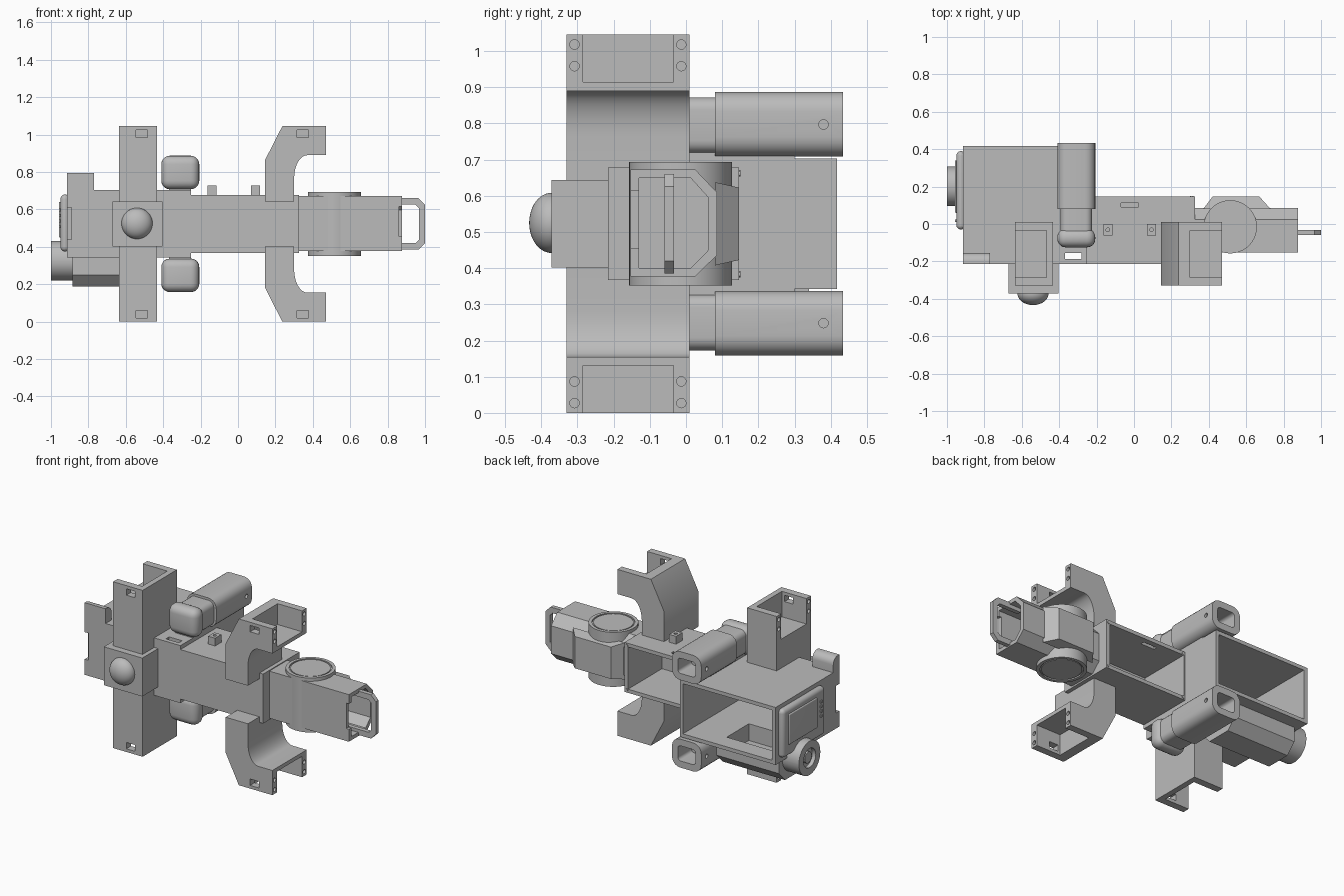
import bpy, bmesh, math
from mathutils import Matrix, Vector

old = bpy.data.objects.get("Cube")
if old:
    bpy.data.objects.remove(old, do_unlink=True)

grey = bpy.data.materials.new("plain grey")
grey.use_nodes = True
grey.diffuse_color = (.5, .5, .5, 1)
grey.node_tree.nodes["Principled BSDF"].inputs["Base Color"].default_value = (.5, .5, .5, 1)
MID = .5225


def finish(name, bm):
    bmesh.ops.recalc_face_normals(bm, faces=bm.faces)
    mesh = bpy.data.meshes.new(name)
    bm.to_mesh(mesh)
    bm.free()
    mesh.materials.append(grey)
    ob = bpy.data.objects.new(name, mesh)
    bpy.context.collection.objects.link(ob)
    return ob


def box(name, xs, ys, zs, round_by=0, along=None, segments=5):
    """Box from ranges; rounds every edge, or only those along one axis."""
    bm = bmesh.new()
    bmesh.ops.create_cube(bm, size=1)
    for v in bm.verts:
        v.co = Vector([r[0] if c < 0 else r[1] for c, r in zip(v.co, (xs, ys, zs))])
    if round_by:
        edges = [e for e in bm.edges if along is None
                 or abs((e.verts[0].co - e.verts[1].co).normalized()[along]) > .9]
        bmesh.ops.bevel(bm, geom=edges, offset=round_by, segments=segments,
                        profile=.5, affect='EDGES')
    return finish(name, bm)


def prism(name, points, axis, start, end):
    """Extrude a 2D outline along an axis (0 = x, 1 = y)."""
    bm = bmesh.new()
    place = (lambda p: (start, *p)) if axis == 0 else (lambda p: (p[0], start, p[1]))
    face = bm.faces.new([bm.verts.new(place(p)) for p in points])
    moved = bmesh.ops.extrude_face_region(bm, geom=[face])["geom"]
    shift = Vector((0, 0, 0))
    shift[axis] = end - start
    bmesh.ops.translate(bm, vec=shift, verts=[g for g in moved if isinstance(g, bmesh.types.BMVert)])
    return finish(name, bm)


def cylinder(name, centre, radius, length, axis, sides=40):
    bm = bmesh.new()
    turn = {0: Matrix.Rotation(math.pi / 2, 4, 'Y'), 1: Matrix.Rotation(math.pi / 2, 4, 'X'),
            2: Matrix()}[axis]
    bmesh.ops.create_cone(bm, cap_ends=True, segments=sides, radius1=radius, radius2=radius,
                          depth=length, matrix=Matrix.Translation(centre) @ turn)
    return finish(name, bm)


def boolean(ob, tools, kind='DIFFERENCE'):
    for tool in tools:
        mod = ob.modifiers.new("shape", 'BOOLEAN')
        mod.operation, mod.object, mod.solver = kind, tool, 'EXACT'
        with bpy.context.temp_override(object=ob, active_object=ob, selected_objects=[ob]):
            bpy.ops.object.modifier_apply(modifier=mod.name)
        bpy.data.objects.remove(tool, do_unlink=True)
    return ob


def mirror_down(ob, name):
    bm = bmesh.new()
    bm.from_mesh(ob.data)
    for v in bm.verts:
        v.co.z = 2 * MID - v.co.z
    bmesh.ops.reverse_faces(bm, faces=bm.faces)
    return finish(name, bm)


# Open-backed torso and waist shells
torso = box("torso_shell", (-.915, -.25), (-.215, .417), (.342, .703))
boolean(torso, [
    box("cut", (-.89, -.27), (-.19, .5), (.365, .68)),
    box("cut", (-.84, -.5), (.09, .31), (.3, .4)),
    box("cut", (-.37, -.28), (-.187, -.155), (.3, .8)),
    box("cut", (-.93, -.89), (-.23, -.18), (.44, .61))])
waist = box("waist_shell", (-.252, .325), (-.215, .147), (.367, .678))
boolean(waist, [
    box("cut", (-.24, .3), (-.19, .2), (.39, .655)),
    box("cut", (-.07, .025), (.09, .113), (.64, .7))])
for x in (-.235, .308):
    for z in (.383, .662):
        cylinder("corner_screw", (x, .147, z), .009, .008, 1, 12)

# Side panel, knob and lower housing
box("side_panel", (-.95, -.9), (-.03, .39), (.375, .68), .025)
box("side_panel_pad", (-.958, -.94), (.06, .34), (.45, .64), .006)
for z in (.5, .53, .56, .59):
    box("panel_stud", (-.957, -.945), (.01, .025), (z, z + .015))
knob = box("knob", (-1, -.87), (.095, .307), (.22, .432), .104, 0, 12)
boolean(knob, [cylinder("cut", (-1, .2, .326), .06, .05, 0)])
cylinder("knob_hub", (-.975, .2, .326), .035, .03, 0, 24)
housing = prism("lower_housing", [(.06, .36), (.06, .25), (.12, .187), (.28, .187),
                                  (.34, .25), (.34, .36)], 0, -.885, -.45)
boolean(housing, [box("cut", (-.84, -.5), (.09, .31), (.26, .4))])
tab = [(-.215, .69), (-.215, .795)]
tab += [(-.2 + .045 * math.sin(a), .75 + .045 * math.cos(a))
        for a in (i * math.pi / 12 for i in range(7))]
prism("top_tab", tab + [(-.155, .69)], 0, -.915, -.77)

# Front block with dome
box("front_block", (-.672, -.405), (-.372, -.2), (.402, .643))
bm = bmesh.new()
bmesh.ops.create_uvsphere(bm, u_segments=40, v_segments=24, radius=.083,
                          matrix=Matrix.Translation((-.54, -.372, .525)) @ Matrix.Diagonal((1, .74, 1, 1)))
finish("front_dome", bm)


# Screw holes on the open end of an arm or leg
def end_holes(x):
    return [cylinder("cut", (x, y, z), .013, .05, 0, 16)
            for y in (-.308, -.013) for z in (.958, 1.018)]


arm = box("upper_arm_channel", (-.637, -.432), (-.33, .01), (.69, 1.045))
boolean(arm, [box("cut", (-.7, -.467), (-.285, -.035), (.885, 1.1)),
              box("cut", (-.545, -.485), (-.4, -.25), (.985, 1.025))] + end_holes(-.637))
mirror_down(arm, "lower_arm_channel")
root = box("upper_arm_root", (-.637, -.432), (-.33, -.2), (.625, .7))
mirror_down(root, "lower_arm_root")

# Cranked leg brackets
bend = [(.3 + .07 * (1 - math.cos(a)), .765 + .125 * math.sin(a))
        for a in (i * math.pi / 16 for i in range(9))]
leg = prism("upper_leg_bracket", [(.145, .67), (.145, .865), (.237, 1.045), (.47, 1.045), (.47, .89)]
            + bend[::-1] + [(.3, .67)], 1, -.33, .01)
boolean(leg, [box("cut", (.3, .6), (-.285, -.035), (.914, 1.1)),
              box("cut", (.315, .377), (-.4, -.25), (.985, 1.025))] + end_holes(.47))
mirror_down(leg, "lower_leg_bracket")
root = box("upper_leg_root", (.145, .3), (-.33, -.2), (.642, .68))
mirror_down(root, "lower_leg_root")

# Paired rear barrels
sleeve = box("upper_barrel_sleeve", (-.41, -.207), (.08, .434), (.708, .887), .055, 1)
boolean(sleeve, [box("cut", (-.37, -.247), (.3, .5), (.75, .845), .02, 1),
                 cylinder("cut", (-.207, .38, .797), .013, .03, 0, 16),
                 cylinder("cut", (-.41, .38, .797), .013, .03, 0, 16)])
neck = box("upper_barrel_neck", (-.393, -.224), (-.06, .1), (.718, .872), .035, 1)
nose = box("upper_barrel_nose", (-.41, -.207), (-.125, -.025), (.708, .887), .045)
foot = box("upper_barrel_foot", (-.37, -.25), (-.09, .3), (.69, .74))
for part in (sleeve, neck, nose, foot):
    mirror_down(part, part.name.replace("upper", "lower"))

# Drilled lugs on the waist
for x in (-.14, .093):
    lug = box("waist_lug", (x - .024, x + .024), (-.062, 0), (.67, .727))
    boolean(lug, [cylinder("cut", (x, -.031, .727), .01, .04, 2, 16)])

# Chamfered end section with open mouth
section = [(-.153, .377), (-.153, .673), (.025, .673), (.085, .61), (.085, .435), (.025, .377)]
head = prism("end_section", section, 0, .31, .878)
inner = [(y * .8 - .007, MID + (z - MID) * .84) for y, z in section]
boolean(head, [prism("cut", inner, 0, .7, .95),
               box("cut", (.86, .9), (-.2, -.1), (.455, .615))])
bulge = prism("rear_bulge", [(.37, .08), (.42, .147), (.67, .147), (.73, .08)], 0, 0, .2)
for v in bulge.data.vertices:
    s, x, y = v.co
    v.co = (x, y, MID + (s - .1) * (1 if y > .1 else 1.15))

# Round pivot with recessed, raised-centre faces
pivot = cylinder("pivot_drum", (.515, -.015, MID), .142, .342, 2, 64)
boolean(pivot, [cylinder("cut", (.515, -.015, z), .122, .016, 2, 64)
                for z in (MID - .171, MID + .171)])
cylinder("pivot_caps", (.515, -.015, MID), .114, .338, 2, 64)

# Loop clip at the end
outline = [(.8, .385), (.965, .385), (1, .42), (1, .625), (.965, .66), (.8, .66)]
hole = [(.75, .42), (.95, .42), (.968, .438), (.968, .607), (.95, .625), (.75, .625)]
clip = prism("end_clip", outline, 1, -.06, -.033)
boolean(clip, [prism("cut", hole, 1, -.1, 0)])

# Smooth rounded parts, keep hard edges
for ob in bpy.context.view_layer.objects:
    ob.select_set(ob.type == 'MESH' and grey.name in ob.data.materials)
    if ob.select_get():
        bpy.context.view_layer.objects.active = ob
bpy.ops.object.shade_smooth_by_angle(angle=math.radians(30))
